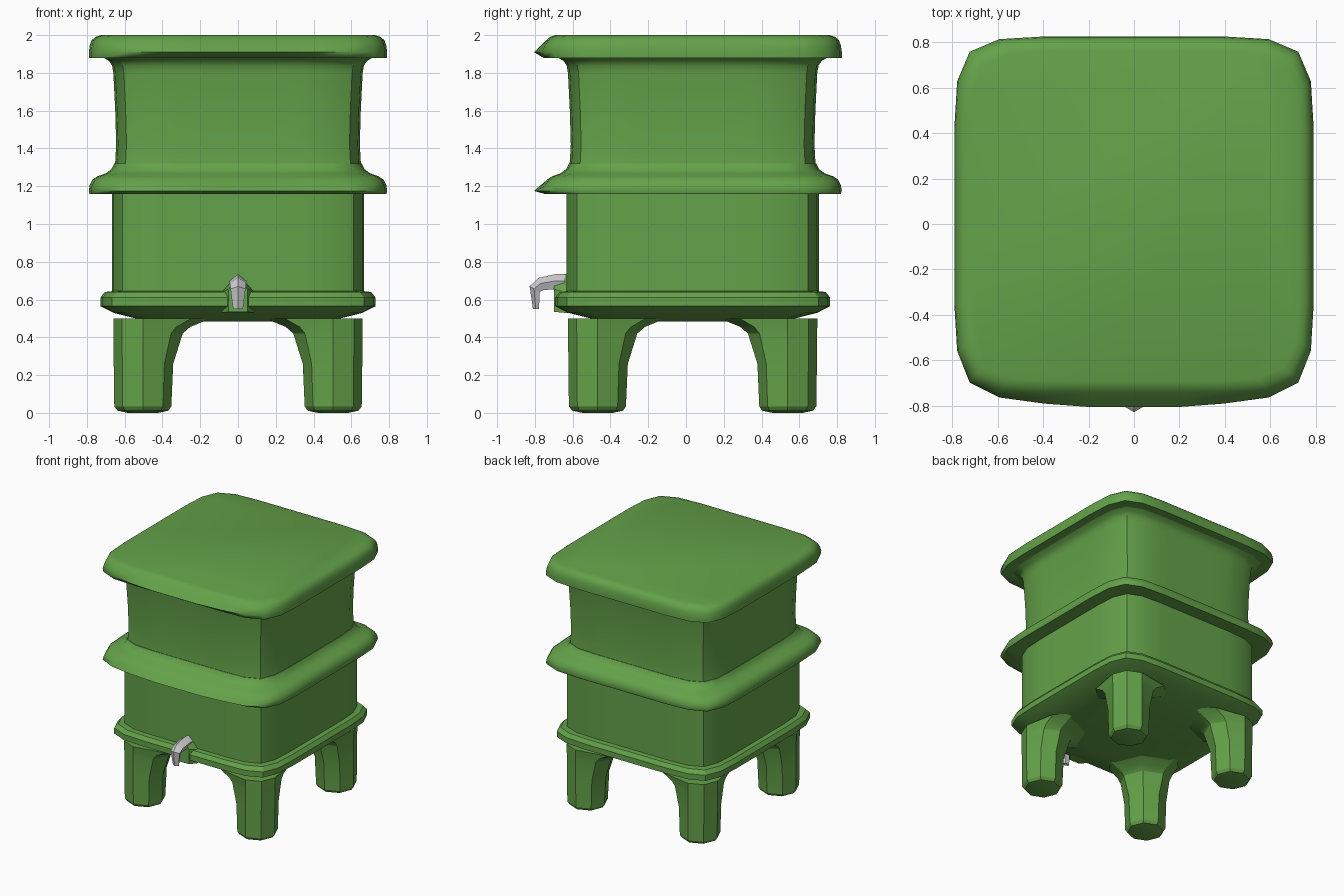
import bpy, math

CY = 0.035  # the tub sits slightly behind the spout

old = bpy.data.objects.get("Cube")
if old:
    bpy.data.objects.remove(old, do_unlink=True)


def material(name, colour):
    m = bpy.data.materials.new(name)
    m.use_nodes = True
    m.diffuse_color = colour
    m.node_tree.nodes["Principled BSDF"].inputs["Base Color"].default_value = colour
    return m


GREEN = material("leaf_green", (0.127, 0.361, 0.067, 1))
SILVER = material("silver_metal", (0.62, 0.62, 0.64, 1))


def loft(name, rings, mat, angle):
    """Skin a stack of equal-length rings and cap both ends."""
    n = len(rings[0])
    verts = [p for ring in rings for p in ring]
    faces = [(k * n + i, k * n + (i + 1) % n, (k + 1) * n + (i + 1) % n, (k + 1) * n + i)
             for k in range(len(rings) - 1) for i in range(n)]
    faces += [tuple(reversed(range(n))), tuple(range(len(verts) - n, len(verts)))]
    me = bpy.data.meshes.new(name)
    me.from_pydata(verts, [], faces)
    me.materials.append(mat)
    ob = bpy.data.objects.new(name, me)
    bpy.context.collection.objects.link(ob)
    bpy.ops.object.select_all(action="DESELECT")
    ob.select_set(True)
    bpy.context.view_layer.objects.active = ob
    bpy.ops.object.mode_set(mode="EDIT")
    bpy.ops.mesh.select_all(action="SELECT")
    bpy.ops.mesh.normals_make_consistent(inside=False)
    bpy.ops.object.mode_set(mode="OBJECT")
    bpy.ops.object.shade_smooth_by_angle(angle=math.radians(angle))
    return ob


# Rounded-square outline: one quarter, turned four times
QUARTER = [(1, -0.25), (1, 0.25), (1, 0.5), (0.985, 0.75), (0.915, 0.915),
           (0.75, 0.985), (0.5, 1)]


def square_ring(r, z, bulge=0):
    ring = []
    for turn in range(4):
        for x, y in QUARTER:
            for _ in range(turn):
                x, y = -y, x
            # the front lip swells toward its middle
            push = bulge * min(1, 1.3 - 1.2 * abs(x)) if y < -0.9 else 0
            ring.append((x * r, CY + y * r - push, z))
    return ring


def tub(name, profile, angle=30):
    return loft(name, [square_ring(*p) for p in profile], GREEN, angle)


# Stacked tub parts, each profile given as (half width, height, front bulge)
tub("lid", [(0.66, 1.885), (0.79, 1.88), (0.79, 1.91, 0.05), (0.785, 1.945, 0.02),
            (0.775, 1.973), (0.755, 1.99), (0.725, 2.0)], 50)
tub("upper_body", [(0.655, 1.28), (0.65, 1.33), (0.645, 1.42), (0.65, 1.6),
                   (0.66, 1.8), (0.667, 1.84), (0.685, 1.865), (0.72, 1.885)])
tub("middle_band", [(0.66, 1.165), (0.785, 1.16), (0.79, 1.175, 0.05), (0.785, 1.205, 0.02),
                    (0.77, 1.235), (0.745, 1.252), (0.70, 1.268), (0.67, 1.29),
                    (0.655, 1.32)], 50)
tub("lower_body", [(0.668, 0.6), (0.668, 1.17)])
tub("base_rim", [(0.48, 0.485), (0.66, 0.53), (0.728, 0.565), (0.728, 0.61),
                 (0.705, 0.64), (0.66, 0.645)])

# Legs: octagons whose inner sides flare out under the base
# (radius, inner reach, height)
LEG = [(0.08, 0.08, 0.0), (0.135, 0.135, 0.012), (0.152, 0.15, 0.035), (0.155, 0.16, 0.26),
       (0.156, 0.21, 0.42), (0.157, 0.25, 0.455), (0.157, 0.36, 0.5)]


def leg_ring(sx, sy, r, inner, z):
    ring = []
    for i in range(8):
        a = i * math.pi / 4
        c, s = math.cos(a), math.sin(a)
        x = 0.503 + c * (r if c > 0 else inner)
        y = 0.503 + s * (r if s > 0 else inner)
        ring.append((sx * x, CY + sy * y, z))
    return ring


for sx, side in ((1, "left"), (-1, "right")):
    for sy, end in ((-1, "front"), (1, "back")):
        loft(f"{end}_{side}_leg", [leg_ring(sx, sy, *p) for p in LEG], GREEN, 20)

# Pointed mounting block behind the tap
BLOCK = [(-0.60, 0.735, 0.085, 0.64, 0.53), (-0.645, 0.735, 0.085, 0.64, 0.53),
         (-0.70, 0.715, 0.05, 0.655, 0.535)]
loft("tap_mount", [[(0, y, top), (w, y, mid), (w, y, low), (-w, y, low), (-w, y, mid)]
                   for y, top, w, mid, low in BLOCK], GREEN, 20)

# Tap: five-sided spout bending down; outer (y, z), inner (y, z), half width
SPOUT = [((-0.64, 0.735), (-0.64, 0.655), 0.045), ((-0.69, 0.735), (-0.69, 0.655), 0.045),
         ((-0.78, 0.715), (-0.755, 0.65), 0.043), ((-0.828, 0.67), (-0.775, 0.64), 0.04),
         ((-0.81, 0.55), (-0.778, 0.55), 0.026)]
SECTION = [(0, 0), (1, 0.45), (0.65, 1), (-0.65, 1), (-1, 0.45)]
loft("tap_spout", [[(u * w, o[0] + (i[0] - o[0]) * t, o[1] + (i[1] - o[1]) * t)
                    for u, t in SECTION] for o, i, w in SPOUT], SILVER, 20)
